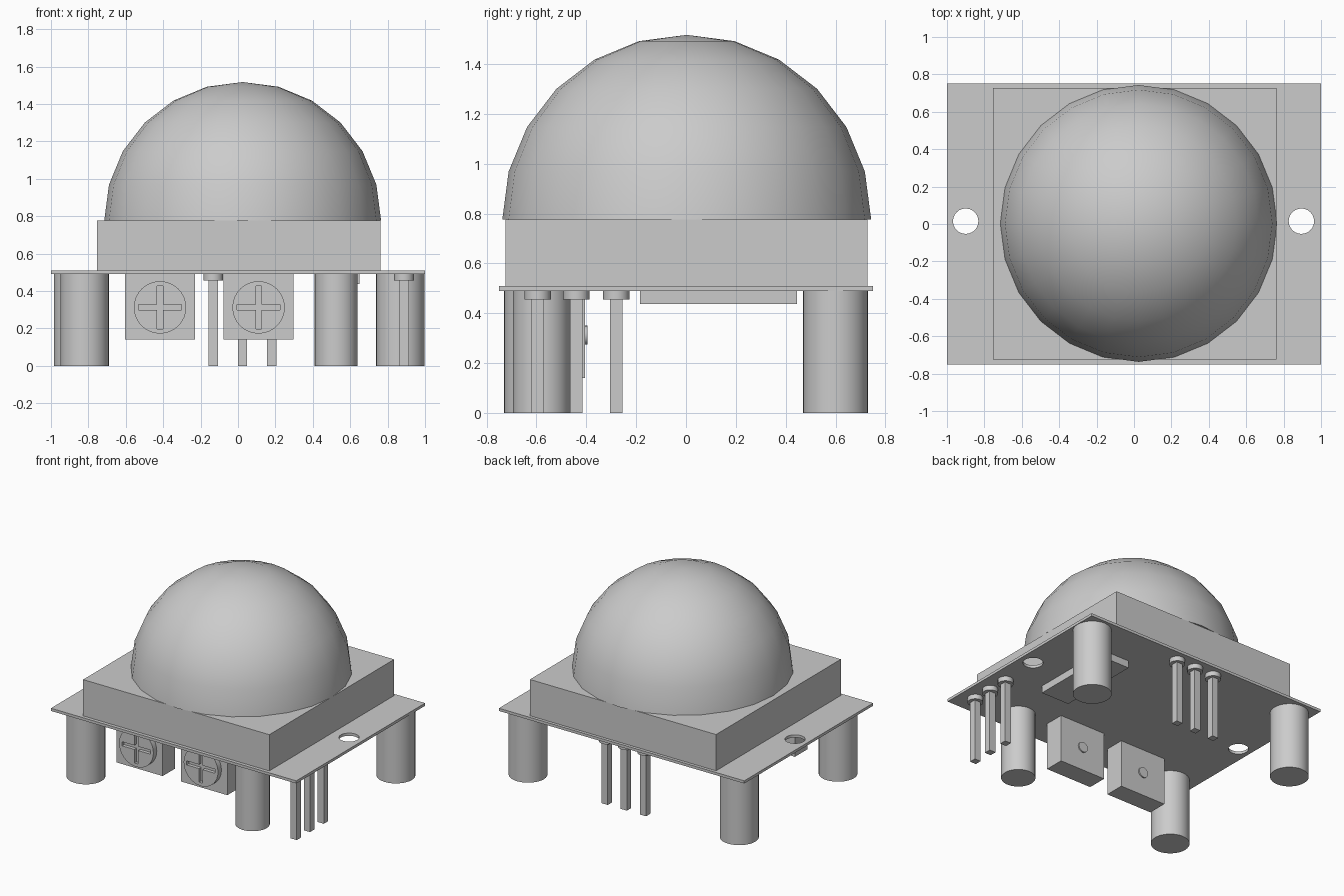
import bpy, bmesh, math
from mathutils import Matrix, Vector

if "Cube" in bpy.data.objects:
    bpy.data.objects.remove(bpy.data.objects["Cube"])


def finish(name, bm, smooth=False):
    bmesh.ops.recalc_face_normals(bm, faces=bm.faces)
    mesh = bpy.data.meshes.new(name)
    bm.to_mesh(mesh)
    bm.free()
    ob = bpy.data.objects.new(name, mesh)
    bpy.context.collection.objects.link(ob)
    if smooth:
        bpy.ops.object.select_all(action='DESELECT')
        ob.select_set(True)
        bpy.context.view_layer.objects.active = ob
        bpy.ops.object.shade_smooth_by_angle(angle=math.radians(35))
    return ob


def box(name, x0, x1, y0, y1, z0, z1):
    bm = bmesh.new()
    size = Matrix.Diagonal((x1 - x0, y1 - y0, z1 - z0, 1))
    mid = Matrix.Translation(((x0 + x1) / 2, (y0 + y1) / 2, (z0 + z1) / 2))
    bmesh.ops.create_cube(bm, size=1, matrix=mid @ size)
    return finish(name, bm)


def cylinder(name, start, end, r, seg=32):
    bm = bmesh.new()
    a, b = Vector(start), Vector(end)
    rot = (b - a).to_track_quat('Z', 'Y').to_matrix().to_4x4()
    bmesh.ops.create_cone(bm, cap_ends=True, segments=seg, radius1=r, radius2=r,
                          depth=(b - a).length,
                          matrix=Matrix.Translation((a + b) / 2) @ rot)
    return finish(name, bm, True)


def cut(ob, cutter):
    mod = ob.modifiers.new("cut", 'BOOLEAN')
    mod.operation = 'DIFFERENCE'
    mod.solver = 'EXACT'
    mod.object = cutter
    cutter.hide_render = True
    cutter.hide_set(True)


# Circuit board with two mounting holes
board = box("circuit_board", -1, 1, -0.75, 0.75, 0.49, 0.51)
for x in (-0.90, 0.895):
    cut(board, cylinder("hole_cutter", (x, 0.015, 0.4), (x, 0.015, 0.6), 0.068, 24))

# Lens housing
box("lens_housing", -0.755, 0.763, -0.725, 0.728, 0.51, 0.777)

# Faceted half-sphere lens
bm = bmesh.new()
bmesh.ops.create_uvsphere(bm, u_segments=24, v_segments=12, radius=0.74)
bmesh.ops.delete(bm, geom=[v for v in bm.verts if v.co.z < -0.01], context='VERTS')
bmesh.ops.holes_fill(bm, edges=[e for e in bm.edges if e.is_boundary], sides=0)
bmesh.ops.translate(bm, verts=bm.verts, vec=(0.025, 0.003, 0.777))
finish("dome_lens", bm, True)

# Standing capacitors under the board
for name, x, y, r in (("front_left_leg", -0.82, -0.60, 0.13),
                      ("front_right_leg", 0.525, -0.58, 0.115),
                      ("back_left_leg", -0.855, 0.60, 0.13),
                      ("back_right_leg", 0.868, 0.60, 0.13)):
    cylinder(name, (x, y, 0), (x, y, 0.49), r)

# Connector pins with round solder collars
for row, pins in (("side", [(0.888, y) for y in (-0.595, -0.44, -0.28)]),
                  ("back", [(x, 0.665) for x in (-0.132, 0.024, 0.18)])):
    for x, y in pins:
        box(row + "_pin", x - 0.025, x + 0.025, y - 0.025, y + 0.025, 0, 0.47)
        cylinder(row + "_pin_collar", (x, y, 0.455), (x, y, 0.49), 0.053, 16)

# Flat chip
box("chip", 0.42, 0.65, -0.185, 0.445, 0.437, 0.49)

# Adjusters with cross-slotted dials
for x in (-0.417, 0.11):
    z = 0.312
    box("adjuster_body", x - 0.188, x + 0.188, -0.55, -0.405, 0.14, 0.49)
    dial = cylinder("adjuster_dial", (x, -0.545, z), (x, -0.59, z), 0.14)
    for w, h in ((0.115, 0.015), (0.015, 0.115)):
        cut(dial, box("slot_cutter", x - w, x + w, -0.65, -0.565, z - h, z + h))
    cylinder("adjuster_rear_boss", (x, -0.41, z), (x, -0.395, z), 0.038, 20)
